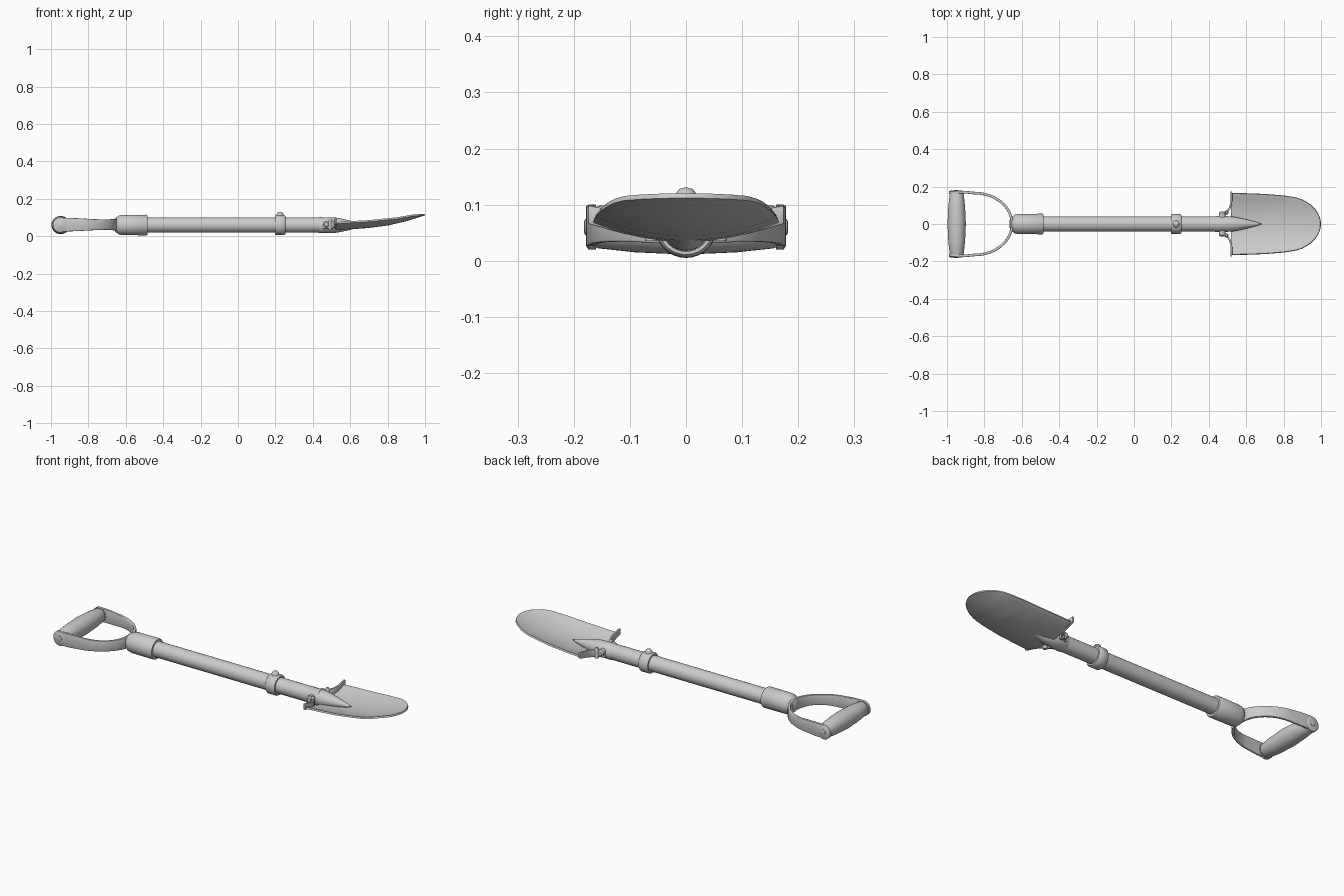
import bpy, math
from math import sin, cos, pi

if "Cube" in bpy.data.objects:
    bpy.data.objects.remove(bpy.data.objects["Cube"])

AXIS_Z = 0.06  # height of the shaft centre line


def make(name, verts, faces, thickness=0, bevel=0):
    mesh = bpy.data.meshes.new(name)
    mesh.from_pydata(verts, [], faces)
    mesh.validate()
    ob = bpy.data.objects.new(name, mesh)
    bpy.context.collection.objects.link(ob)
    bpy.ops.object.select_all(action='DESELECT')
    ob.select_set(True)
    bpy.context.view_layer.objects.active = ob
    bpy.ops.object.mode_set(mode='EDIT')
    bpy.ops.mesh.select_all(action='SELECT')
    bpy.ops.mesh.remove_doubles(threshold=0.0002)
    bpy.ops.mesh.normals_make_consistent(inside=False)
    bpy.ops.object.mode_set(mode='OBJECT')
    bpy.ops.object.shade_smooth_by_angle(angle=math.radians(40))
    if thickness:
        m = ob.modifiers.new("Thickness", 'SOLIDIFY')
        m.thickness, m.offset = thickness, 0
    if bevel:
        m = ob.modifiers.new("Soft edge", 'BEVEL')
        m.width, m.segments, m.limit_method = bevel, 2, 'ANGLE'
    return ob


def lathe(name, profile, axis='x', at=(0, 0, AXIS_Z), n=32):
    """Spin (position, radius) pairs around an axis through 'at'."""
    verts = []
    for p, r in profile:
        for k in range(n):
            a, b = r * cos(2 * pi * k / n), r * sin(2 * pi * k / n)
            v = {'x': (p, a, b), 'y': (a, p, b), 'z': (a, b, p)}[axis]
            verts.append(tuple(c + o for c, o in zip(v, at)))
    faces = [(i * n + k, i * n + (k + 1) % n, (i + 1) * n + (k + 1) % n, (i + 1) * n + k)
             for i in range(len(profile) - 1) for k in range(n)]
    last = (len(profile) - 1) * n
    if profile[0][1] > 0.001:
        faces.append(tuple(range(n)))
    if profile[-1][1] > 0.001:
        faces.append(tuple(range(last, last + n)))
    return make(name, verts, faces)


def sheet(name, rows, thickness, bevel=0):
    """Skin a grid of points and thicken it."""
    w = len(rows[0])
    faces = [(i * w + j, i * w + j + 1, (i + 1) * w + j + 1, (i + 1) * w + j)
             for i in range(len(rows) - 1) for j in range(w - 1)]
    return make(name, [p for r in rows for p in r], faces, thickness, bevel)


def lerp(table, x):
    for (x0, y0), (x1, y1) in zip(table, table[1:]):
        if x <= x1:
            return y0 + (y1 - y0) * (x - x0) / (x1 - x0)
    return table[-1][1]


# Shaft and handle sleeve
lathe("shaft", [(-0.56, 0.041), (0.50, 0.041)])
lathe("handle_sleeve", [(-0.665, 0.02), (-0.655, 0.036), (-0.638, 0.05), (-0.62, 0.054),
                        (-0.49, 0.055), (-0.485, 0.052), (-0.485, 0.04)])

# Locking collar with its button
lathe("collar", [(0.197, 0.04), (0.197, 0.049), (0.203, 0.054), (0.247, 0.054),
                 (0.253, 0.049), (0.253, 0.04)])
lathe("collar_button", [(0.04, 0.019), (0.06, 0.018), (0.068, 0.012), (0.071, 0)],
      'z', (0.225, 0, AXIS_Z), 20)

# Cross grip with swollen middle
lathe("grip", [(-0.165, 0.034), (-0.155, 0.038), (-0.09, 0.045), (0, 0.049),
               (0.09, 0.045), (0.155, 0.038), (0.165, 0.034)], 'y', (-0.948, 0, AXIS_Z))

# D-shaped strap from grip to sleeve
half = [(-0.955, 0.171, 0.037), (-0.90, 0.170, 0.036)]
half += [(-0.85 + 0.198 * sin(t), 0.165 * cos(t), 0.034 - 0.006 * sin(2 * t))
         for t in [pi / 2 * k / 12 for k in range(13)]]
path = half + [(x, -y, h) for x, y, h in reversed(half[:-1])]
sheet("handle_strap", [[(x, y, AXIS_Z + f * h + 0.002) for f in (-1, 0, 1)] for x, y, h in path],
      0.014, 0.003)

# Round end caps and screws on the grip
for s, side in ((1, "left"), (-1, "right")):
    lathe("grip_cap_" + side, [(s * 0.160, 0.040), (s * 0.174, 0.040), (s * 0.178, 0.034)],
          'y', (-0.950, 0, AXIS_Z))
    lathe("grip_screw_" + side, [(s * 0.17, 0.014), (s * 0.180, 0.014), (s * 0.182, 0.009)],
          'y', (-0.950, 0, AXIS_Z), 16)

# Dished blade, rounded at the tip
width = [(0.52, 0.164), (0.60, 0.163), (0.70, 0.159), (0.80, 0.151), (0.86, 0.142), (0.90, 0.130),
         (0.94, 0.106), (0.97, 0.077), (0.985, 0.053), (0.995, 0.028), (0.998, 0)]
edge = [(0.52, 0.072), (0.70, 0.082), (0.85, 0.097), (0.93, 0.111), (0.998, 0.116)]
middle = [(0.52, 0.038), (0.60, 0.041), (0.70, 0.049), (0.80, 0.062), (0.90, 0.085), (0.998, 0.116)]
rows = []
for i in range(33):
    x = 0.52 + 0.478 * sin(pi / 2 * i / 32)
    w, e, m = lerp(width, x), lerp(edge, x), lerp(middle, x)
    rows.append([(x, w * v, m + (e - m) * v * v) for v in [j / 10 - 1 for j in range(21)]])
sheet("blade", rows, 0.009, 0.002)

# Tapered socket running onto the blade
lathe("blade_socket", [(0.43, 0.040), (0.435, 0.043), (0.52, 0.041), (0.56, 0.034),
                       (0.62, 0.020), (0.66, 0.009), (0.685, 0)], 'x', (0, 0, AXIS_Z - 0.001))

# Foot steps, hinge lugs and bolts on both sides
step = [(0.520, 0.174, 0.066, 0.098), (0.521, 0.14, 0.056, 0.092), (0.520, 0.11, 0.048, 0.086),
        (0.512, 0.085, 0.043, 0.082), (0.498, 0.066, 0.040, 0.080), (0.475, 0.052, 0.040, 0.078),
        (0.455, 0.042, 0.040, 0.076)]
for s, side in ((1, "left"), (-1, "right")):
    sheet("foot_step_" + side, [[(x, s * y, z0), (x, s * y, z1)] for x, y, z0, z1 in step],
          0.010, 0.002)
    lathe("hinge_bolt_" + side, [(s * 0.03, 0.018), (s * 0.060, 0.018), (s * 0.067, 0.011)],
          'y', (0.472, 0, 0.064), 16)
    lathe("hinge_pin_" + side, [(0.035, 0.011), (0.082, 0.011), (0.09, 0.006)],
          'z', (0.495, s * 0.062, 0), 16)
